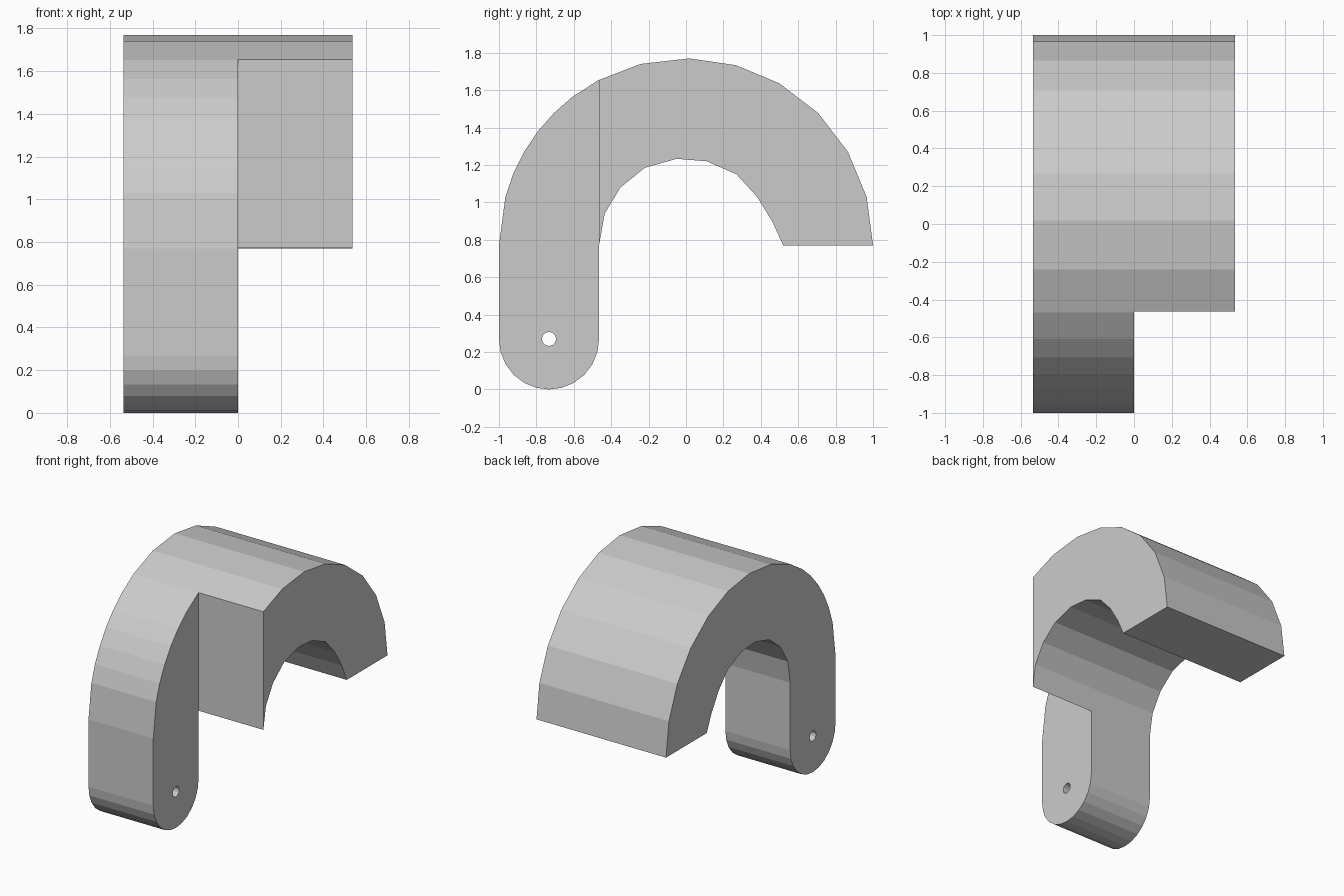
import bpy, bmesh
from math import radians, sin, cos

if "Cube" in bpy.data.objects:
    bpy.data.objects.remove(bpy.data.objects["Cube"])

HALF = 0.535      # half depth along x
ARC_Z = 0.77      # centre height of the arch
LEG_Y, LEG_R = -0.7325, 0.2675


def arc(cy, cz, r, degrees):
    return [(cy + r * cos(radians(a)), cz + r * sin(radians(a))) for a in degrees]


def extrude_profile(name, points, x0, x1):
    """Solid made from a (y, z) outline extruded along x."""
    bm = bmesh.new()
    face = bm.faces.new([bm.verts.new((x0, y, z)) for y, z in points])
    new = bmesh.ops.extrude_face_region(bm, geom=[face])["geom"]
    verts = [g for g in new if isinstance(g, bmesh.types.BMVert)]
    bmesh.ops.translate(bm, verts=verts, vec=(x1 - x0, 0, 0))
    bmesh.ops.recalc_face_normals(bm, faces=bm.faces)
    mesh = bpy.data.meshes.new(name)
    bm.to_mesh(mesh)
    bm.free()
    obj = bpy.data.objects.new(name, mesh)
    bpy.context.collection.objects.link(obj)
    return obj


def cut(target, cutter):
    """Subtract the cutter and remove it."""
    mod = target.modifiers.new("cut", 'BOOLEAN')
    mod.operation, mod.solver, mod.object = 'DIFFERENCE', 'EXACT', cutter
    bpy.context.view_layer.objects.active = target
    bpy.ops.object.modifier_apply(modifier=mod.name)
    bpy.data.objects.remove(cutter)


# Hook outline: outer arch, rounded leg foot, inner arch
outer = arc(0, ARC_Z, 1.0, [0, 15, 30, 45, 60, 74.5, 89, 104, 118,
                            127.5, 135, 142.5, 150, 157.5, 165, 180])
foot = arc(LEG_Y, LEG_R, LEG_R, range(180, 361, 15))
inner = [(-0.465, 0.77), (-0.435, 0.94), (-0.35, 1.08), (-0.22, 1.185),
         (-0.05, 1.233), (0.11, 1.22), (0.27, 1.15), (0.38, 1.03),
         (0.46, 0.90), (0.52, 0.77)]
hook = extrude_profile("hook_body", outer + foot + inner, -HALF, HALF)

# Leg and outer shoulder only exist on the left half
cut(hook, extrude_profile("leg_cutter",
    [(-1.2, -0.2), (-0.4645, -0.2), (-0.4645, 2), (-1.2, 2)], 0, 0.8))

# Pin hole through the leg
cut(hook, extrude_profile("pin_hole_cutter",
    arc(LEG_Y, 0.27, 0.038, range(0, 360, 30)), -0.8, 0.3))
